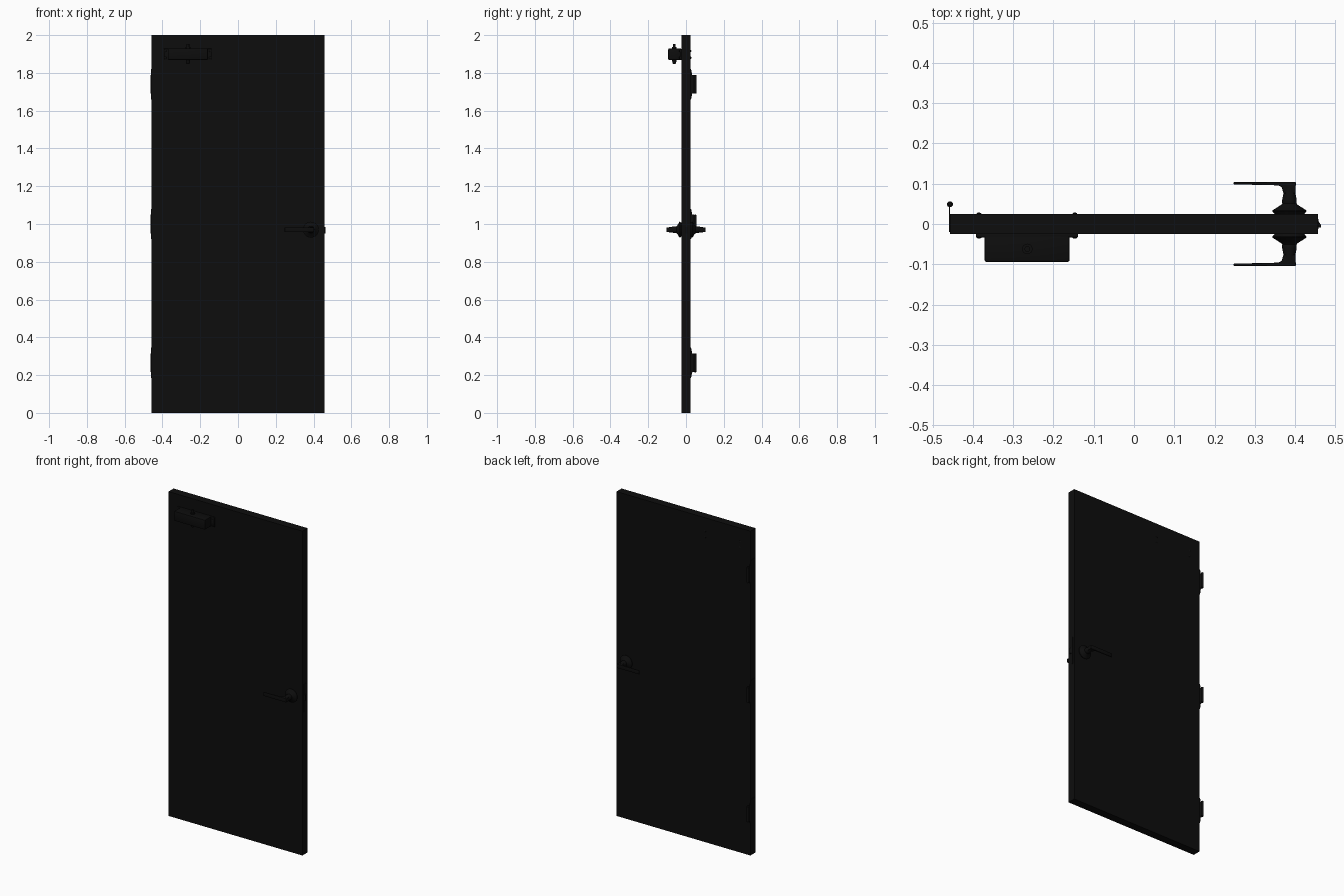
import bpy, bmesh, math
from mathutils import Vector

if "Cube" in bpy.data.objects:
    bpy.data.objects.remove(bpy.data.objects["Cube"])

black = bpy.data.materials.new("black_paint")
black.diffuse_color = (0.004, 0.004, 0.004, 1)
black.use_nodes = True
black.node_tree.nodes["Principled BSDF"].inputs["Base Color"].default_value = black.diffuse_color


def make(name, bm, smooth=False):
    bmesh.ops.recalc_face_normals(bm, faces=bm.faces)
    me = bpy.data.meshes.new(name)
    bm.to_mesh(me)
    bm.free()
    ob = bpy.data.objects.new(name, me)
    bpy.context.collection.objects.link(ob)
    me.materials.append(black)
    if smooth:
        bpy.ops.object.select_all(action='DESELECT')
        bpy.context.view_layer.objects.active = ob
        ob.select_set(True)
        bpy.ops.object.shade_smooth_by_angle(angle=math.radians(35))
    return ob


def box(name, lo, hi, bevel=0):
    bm = bmesh.new()
    bmesh.ops.create_cube(bm, size=1)
    for v in bm.verts:
        v.co = Vector([(a + b) / 2 + c * (b - a) for a, b, c in zip(lo, hi, v.co)])
    if bevel:
        bmesh.ops.bevel(bm, geom=bm.edges[:], offset=bevel, segments=2, affect='EDGES', profile=0.5)
    return make(name, bm, bool(bevel))


def lathe(name, center, axis, profile, n=24):
    """Closed solid of revolution; profile holds (distance along axis, radius)."""
    bm = bmesh.new()
    q = Vector((0, 0, 1)).rotation_difference(Vector(axis))
    rings = [[bm.verts.new(Vector(center) + q @ Vector((r * math.cos(2 * math.pi * i / n),
              r * math.sin(2 * math.pi * i / n), d))) for i in range(n)] for d, r in profile]
    for a, b in zip(rings, rings[1:]):
        for i in range(n):
            bm.faces.new((a[i], a[(i + 1) % n], b[(i + 1) % n], b[i]))
    bm.faces.new(rings[0])
    bm.faces.new(rings[-1])
    return make(name, bm, True)


def prism(name, outline, direction, bevel=0):
    """Extrude a 3D outline along a vector."""
    bm = bmesh.new()
    f = bm.faces.new([bm.verts.new(p) for p in outline])
    ext = bmesh.ops.extrude_face_region(bm, geom=[f])["geom"]
    bmesh.ops.translate(bm, vec=direction, verts=[g for g in ext if isinstance(g, bmesh.types.BMVert)])
    if bevel:
        bmesh.ops.bevel(bm, geom=bm.edges[:], offset=bevel, segments=2, affect='EDGES', profile=0.5)
    return make(name, bm, bool(bevel))


# Door leaf
box("door_panel", (-0.457, -0.025, 0), (0.457, 0.025, 2))

# Hinges along the left edge, barrels behind the door
for i, z in enumerate((0.265, 1.0, 1.74)):
    half = [(-0.02, 0.08), (0.027, 0.08), (0.033, 0.05), (0.049, 0.048)]
    pts = [(-0.4595, y, z + h) for y, h in half] + [(-0.4595, y, z - h) for y, h in reversed(half)]
    prism(f"hinge_leaf_{i}", pts, (0.003, 0, 0))
    lathe(f"hinge_barrel_{i}", (-0.457, 0.049, z), (0, 0, 1),
          [(-0.05, 0.004), (-0.047, 0.0075), (0.047, 0.0075), (0.05, 0.004)], 16)

# Lever handles on both faces
X, Z = 0.386, 0.97
for s, side in ((-1, "front"), (1, "back")):
    lathe(f"handle_rose_{side}", (X, 0, Z), (0, s, 0),
          [(0.024, 0.036), (0.031, 0.042), (0.034, 0.042), (0.048, 0.02), (0.052, 0.017)], 32)
    lathe(f"handle_neck_{side}", (X, 0, Z), (0, s, 0),
          [(0.045, 0.014), (0.052, 0.018), (0.06, 0.018), (0.075, 0.015), (0.09, 0.014)])
    plan = [(0.247, 0.104), (0.402, 0.1045), (0.401, 0.076), (0.371, 0.076),
            (0.367, 0.092), (0.358, 0.096), (0.247, 0.0985)]
    prism(f"handle_lever_{side}", [(x, s * y, Z - 0.012) for x, y in plan], (0, 0, 0.024), 0.002)

# Latch on the right edge
box("latch_plate", (0.45, -0.012, 0.88), (0.458, 0.012, 1.05))
prism("latch_bolt", [(0.45, -0.009, 0.95), (0.464, -0.009, 0.95), (0.464, -0.002, 0.95),
                     (0.457, 0.009, 0.95), (0.45, 0.009, 0.95)], (0, 0, 0.035))

# Door closer: plate, body, spindle and through bolts
box("closer_plate", (-0.393, -0.033, 1.868), (-0.139, -0.024, 1.928), 0.002)
box("closer_body", (-0.371, -0.094, 1.869), (-0.16, -0.03, 1.929), 0.004)
lathe("closer_spindle", (-0.265, -0.062, 1.9), (0, 0, 1),
      [(-0.052, 0.007), (-0.048, 0.01), (-0.025, 0.012), (0.03, 0.013), (0.036, 0.013),
       (0.036, 0.007), (0.054, 0.007)])
for i, x in enumerate((-0.385, -0.147)):
    for j, z in enumerate((1.88, 1.916)):
        for s, d, side in ((-1, 0.03, "front"), (1, 0.022, "back")):
            lathe(f"closer_bolt_{side}_{i}{j}", (x, 0, z), (0, s, 0),
                  [(d, 0.006), (d + 0.004, 0.006), (d + 0.006, 0.003)], 12)
